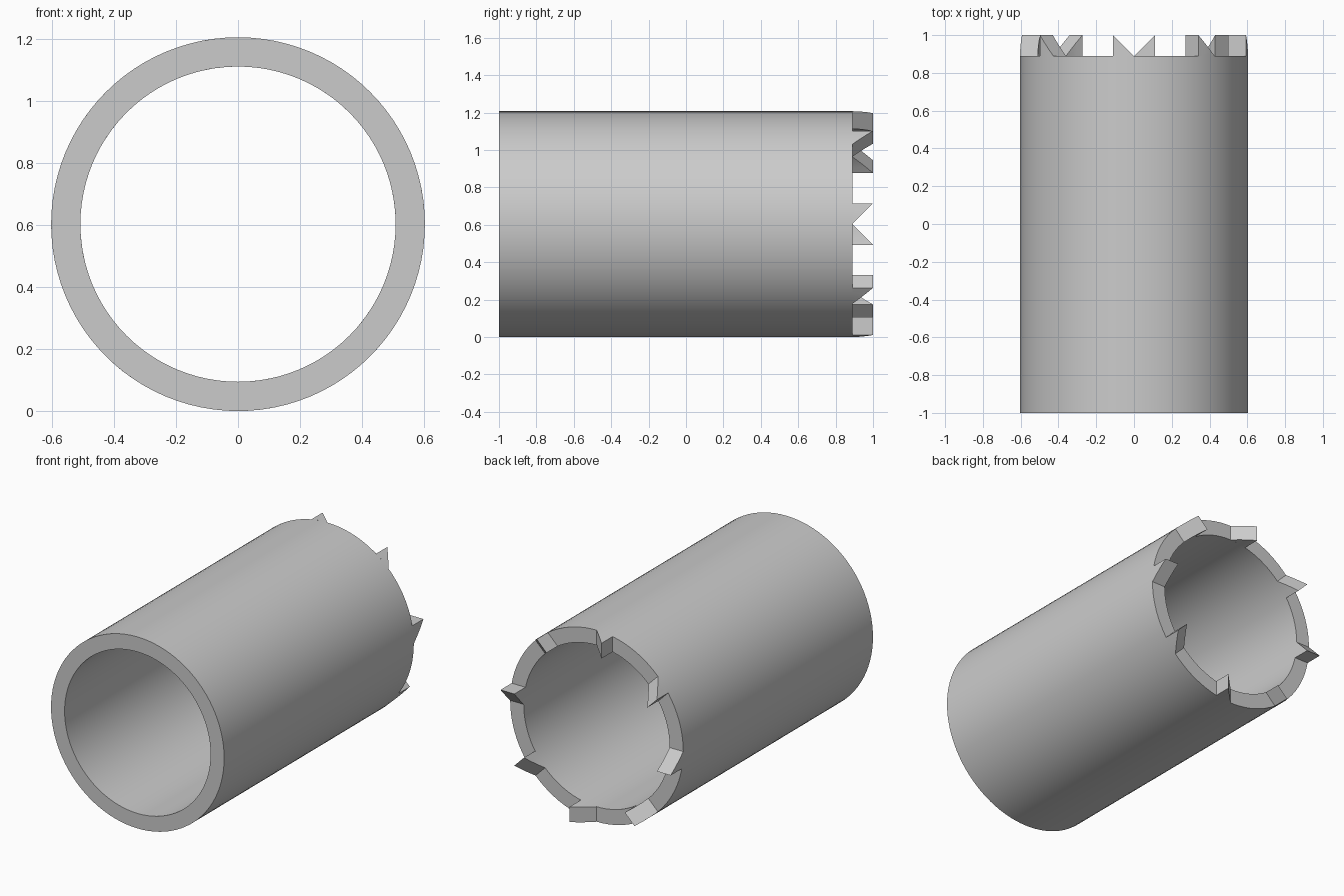
import bpy, bmesh
from math import sqrt, radians, pi
from mathutils import Matrix, Vector

OUTER, INNER = 0.6035, 0.509      # tube radii
FRONT, RIM, TIP = -1.0, 0.889, 1.0  # stations along y
TOOTH_W, TEETH, STEPS, SEGMENTS = 0.111, 8, 3, 96
CENTRE = Vector((0, 0, OUTER))

cube = bpy.data.objects.get("Cube")
if cube:
    bpy.data.objects.remove(cube, do_unlink=True)

grey = bpy.data.materials.new("plain_grey")
grey.use_nodes = True
colour = (0.6, 0.6, 0.6, 1)
grey.diffuse_color = colour
grey.node_tree.nodes["Principled BSDF"].inputs["Base Color"].default_value = colour


def finish(bm, name):
    """Turn a bmesh into a smooth-shaded object that keeps sharp edges."""
    bmesh.ops.remove_doubles(bm, verts=bm.verts, dist=1e-5)
    bmesh.ops.recalc_face_normals(bm, faces=bm.faces)
    mesh = bpy.data.meshes.new(name)
    bm.to_mesh(mesh)
    bm.free()
    mesh.materials.append(grey)
    obj = bpy.data.objects.new(name, mesh)
    obj.location = CENTRE
    bpy.context.collection.objects.link(obj)
    bpy.ops.object.select_all(action="DESELECT")
    obj.select_set(True)
    bpy.context.view_layer.objects.active = obj
    bpy.ops.object.shade_smooth_by_angle(angle=radians(25))
    return obj


# Hollow barrel: a rectangular wall section spun around the y axis
bm = bmesh.new()
section = [bm.verts.new((0, y, r)) for r, y in
           ((OUTER, FRONT), (OUTER, RIM), (INNER, RIM), (INNER, FRONT))]
edges = [bm.edges.new((section[i], section[i - 1])) for i in range(4)]
bmesh.ops.spin(bm, geom=section + edges, cent=(0, 0, 0), axis=(0, 1, 0),
               angle=2 * pi, steps=SEGMENTS, use_merge=True)
finish(bm, "barrel")

# Saw teeth: wedges rising along the rim, open where they meet the barrel
bm = bmesh.new()
for n in range(TEETH):
    turn = Matrix.Rotation(2 * pi * n / TEETH, 3, "Y")
    rows = []
    for s in range(STEPS + 1):
        t = s / STEPS
        x = TOOTH_W * t
        out_z, in_z = sqrt(OUTER**2 - x * x), sqrt(INNER**2 - x * x)
        top = RIM + (TIP - RIM) * t
        rows.append([bm.verts.new(turn @ Vector((-x, y, z))) for y, z in
                     ((RIM, out_z), (top, out_z), (top, in_z), (RIM, in_z))])
    for s, (a, b) in enumerate(zip(rows, rows[1:])):
        bm.faces.new((a[1], a[2], b[2], b[1]))          # sloping edge
        for low, high in ((0, 1), (3, 2)):              # outer and inner sides
            if s:
                bm.faces.new((a[low], a[high], b[high], b[low]))
            else:
                bm.faces.new((a[high], b[high], b[low]))
    bm.faces.new(rows[-1])                              # upright end
finish(bm, "saw_teeth")
